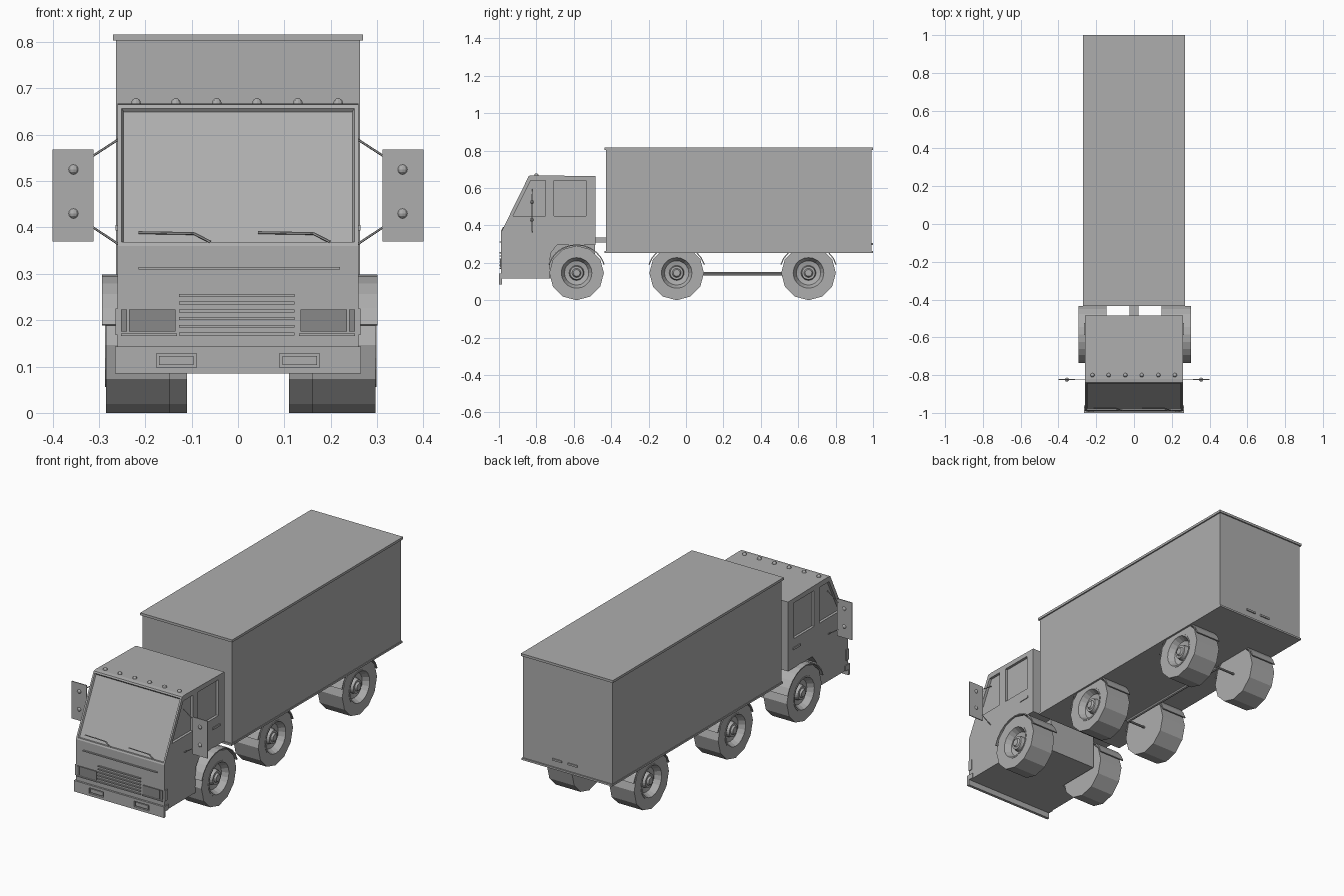
import bpy, bmesh, math
from mathutils import Vector

if "Cube" in bpy.data.objects:
    bpy.data.objects.remove(bpy.data.objects["Cube"])

def paint(name, v):
    m = bpy.data.materials.new(name)
    m.diffuse_color = (v, v, v, 1)
    m.use_nodes = True
    m.node_tree.nodes["Principled BSDF"].inputs["Base Color"].default_value = m.diffuse_color
    return m

BODY, LAMP = paint("body_grey", 0.42), paint("lamp_grey", 0.25)

def make(name, bm):
    bmesh.ops.recalc_face_normals(bm, faces=bm.faces)
    me = bpy.data.meshes.new(name)
    bm.to_mesh(me)
    bm.free()
    me.materials.append(LAMP if name in ("headlight", "indicator") else BODY)
    ob = bpy.data.objects.new(name, me)
    bpy.context.collection.objects.link(ob)
    return ob

def box(name, x0, x1, y0, y1, z0, z1):
    return prism(name, [(y0, z0), (y1, z0), (y1, z1), (y0, z1)], x0, x1)

def prism(name, pts, x0, x1, inset=False):
    """Side profile (y, z) extruded along x."""
    bm = bmesh.new()
    a = [bm.verts.new((x0, y, z)) for y, z in pts]
    b = [bm.verts.new((x1, y, z)) for y, z in pts]
    n = len(pts)
    bm.faces.new(a)
    bm.faces.new(b)
    for i in range(n):
        bm.faces.new((a[i], a[(i + 1) % n], b[(i + 1) % n], b[i]))
    if inset:  # recess the sloping windscreen
        bmesh.ops.recalc_face_normals(bm, faces=bm.faces)
        bm.normal_update()
        f = [f for f in bm.faces if f.normal.y < -0.5 and f.normal.z > 0.2]
        bmesh.ops.inset_individual(bm, faces=f, thickness=0.013, depth=0)
        bmesh.ops.inset_individual(bm, faces=f, thickness=0.006, depth=-0.008)
    return make(name, bm)

def lathe(name, prof, y, z, sides):
    """Profile (x, r) turned about an axle along x."""
    bm = bmesh.new()
    rings = []
    for x, r in prof:
        rings.append([bm.verts.new((x, y + r * math.sin(t), z - r * math.cos(t)))
                      for t in (2 * math.pi * i / sides for i in range(sides))])
    for p, q in zip(rings, rings[1:]):
        for i in range(sides):
            j = (i + 1) % sides
            bm.faces.new((p[i], p[j], q[j], q[i]))
    bm.faces.new(rings[0])
    bm.faces.new(rings[-1])
    return make(name, bm)

def rod(name, pts, r, sides=6):
    bm = bmesh.new()
    for a, b in zip(pts, pts[1:]):
        a, b = Vector(a), Vector(b)
        d = b - a
        m = d.to_track_quat('Z', 'Y').to_matrix().to_4x4()
        m.translation = (a + b) / 2
        bmesh.ops.create_cone(bm, cap_ends=True, segments=sides, radius1=r,
                              radius2=r, depth=d.length, matrix=m)
    return make(name, bm)

def ball(name, c, r):
    bm = bmesh.new()
    bmesh.ops.create_uvsphere(bm, u_segments=10, v_segments=6, radius=r)
    bmesh.ops.translate(bm, verts=bm.verts, vec=c)
    return make(name, bm)

def cut(ob, cutter):
    m = ob.modifiers.new("cut", 'BOOLEAN')
    m.operation = 'DIFFERENCE'
    m.solver = 'EXACT'
    m.object = cutter
    bpy.context.view_layer.objects.active = ob
    bpy.ops.object.modifier_apply(modifier=m.name)
    bpy.data.objects.remove(cutter)

# Cab shell with recessed windscreen and side windows
cab = prism("cab", [(-0.99, 0.115), (-0.99, 0.36), (-0.84, 0.665), (-0.82, 0.668),
                    (-0.485, 0.663), (-0.485, 0.295), (-0.69, 0.295), (-0.725, 0.25),
                    (-0.73, 0.115)], -0.26, 0.26, inset=True)
front_win = [(-0.925, 0.45), (-0.75, 0.45), (-0.75, 0.64), (-0.83, 0.64)]
rear_win = [(-0.705, 0.45), (-0.535, 0.45), (-0.535, 0.64), (-0.705, 0.64)]
for s in (-1, 1):
    for pts in (front_win, rear_win):
        cut(cab, prism("window_cutter", pts, s * 0.246, s * 0.3))

# Cab floor between the front wheels
box("cab_floor", -0.14, 0.14, -0.74, -0.487, 0.115, 0.3)

# Bumper with framed fog lamps
bumper = prism("bumper", [(-1, 0.085), (-0.985, 0.085), (-0.985, 0.115), (-0.96, 0.115),
                          (-0.96, 0.143), (-1, 0.143)], -0.265, 0.265)
for s in (-1, 1):
    cut(bumper, box("fog_cutter", s * 0.09, s * 0.176, -1.02, -0.99, 0.098, 0.128))
    box("fog_lamp", s * 0.096, s * 0.17, -0.997, -0.986, 0.103, 0.123)

# Grille bars and front trim
for i in range(6):
    z = 0.17 + i * 0.0167
    box("grille_bar", -0.127, 0.122, -0.996, -0.985, z - 0.003, z + 0.003)
box("front_trim", -0.215, 0.22, -0.996, -0.985, 0.309, 0.315)

for s in (-1, 1):
    # Headlights and corner lamps
    box("headlight", s * 0.135, s * 0.235, -0.995, -0.985, 0.176, 0.223)
    box("indicator", s * 0.239, s * 0.252, -0.995, -0.985, 0.176, 0.223)
    box("lamp_trim", s * 0.132, s * 0.252, -0.996, -0.985, 0.166, 0.171)
    box("corner_lamp", s * 0.255, s * 0.264, -0.99, -0.968, 0.168, 0.225)
    box("door_handle", s * 0.255, s * 0.264, -0.587, -0.525, 0.393, 0.405)
    # Mirrors on bracket arms
    box("mirror", s * 0.312, s * 0.4, -0.826, -0.821, 0.37, 0.568)
    for z in (0.43, 0.525):
        ball("mirror_bolt", (s * 0.355, -0.824, z), 0.011)
    rod("mirror_arm_top", [(s * 0.255, -0.822, 0.592), (s * 0.32, -0.822, 0.55)], 0.0025)
    rod("mirror_arm_bottom", [(s * 0.255, -0.822, 0.362), (s * 0.32, -0.822, 0.405)], 0.0025)

# Roof marker lamps
for x in (-0.22, -0.134, -0.046, 0.041, 0.129, 0.216):
    ball("roof_lamp", (x, -0.8, 0.668), 0.011)

# Wipers lying on the windscreen
def on_glass(x, z):
    return (x, -0.99 + (z - 0.36) * 0.492 - 0.001, z)
for x in (-0.215, 0.043):
    rod("wiper", [on_glass(x, 0.389), on_glass(x + 0.12, 0.387),
                  on_glass(x + 0.155, 0.369)], 0.003)

# Cargo box with top and bottom rims
box("cargo_box", -0.263, 0.263, -0.428, 0.993, 0.255, 0.81)
box("cargo_top_rim", -0.27, 0.27, -0.435, 1.0, 0.803, 0.816)
box("cargo_bottom_rim", -0.266, 0.266, -0.435, 1.0, 0.252, 0.262)
for x in (0.06, -0.03):
    box("tail_lamp", x - 0.028, x + 0.028, 0.985, 0.999, 0.296, 0.306)

# Chassis beam joining cab and box, drive shaft
box("chassis_beam", -0.025, 0.025, -0.5, -0.42, 0.308, 0.336)
rod("drive_shaft", [(0, -0.05, 0.142), (0, 0.655, 0.142)], 0.009, 8)

# Wheels, rims, axles and mudguards (the front right wheel sits slightly further out)
R = 0.146
for y, xi, xo, gi, go in ((-0.585, 0.148, 0.285, 0.145, 0.293),
                          (-0.05, 0.11, 0.256, 0.11, 0.256),
                          (0.655, 0.11, 0.256, 0.11, 0.256)):
    rod("axle", [(-xi - 0.02, y, R), (xi + 0.02, y, R)], 0.006, 8)
    for s in (-1, 1):
        d = 0.012 if s > 0 and y < -0.5 else 0
        lathe("tyre", [(s * (x + d), r) for x, r in (
            (xi, 0.001), (xi, R), (xo, R), (xo, 0.085), (xo - 0.045, 0.085),
            (xo - 0.045, 0.001))], y, R, 12)
        lathe("rim", [(s * (x + d), r) for x, r in (
            (xo - 0.04, 0.09), (xo + 0.002, 0.09), (xo + 0.002, 0.082), (xo - 0.03, 0.065),
            (xo - 0.035, 0.04), (xo - 0.012, 0.035), (xo - 0.012, 0.024),
            (xo - 0.003, 0.018), (xo - 0.003, 0.001))], y, R, 20)
        arc = [math.radians(17 + 14.6 * i) for i in range(11)]
        pts = [(y + 0.158 * math.cos(t), R + 0.153 * math.sin(t)) for t in arc]
        pts += [(y + 0.152 * math.cos(t), R + 0.147 * math.sin(t)) for t in reversed(arc)]
        prism("mudguard", pts, s * gi, s * (go + d * 0.7))
